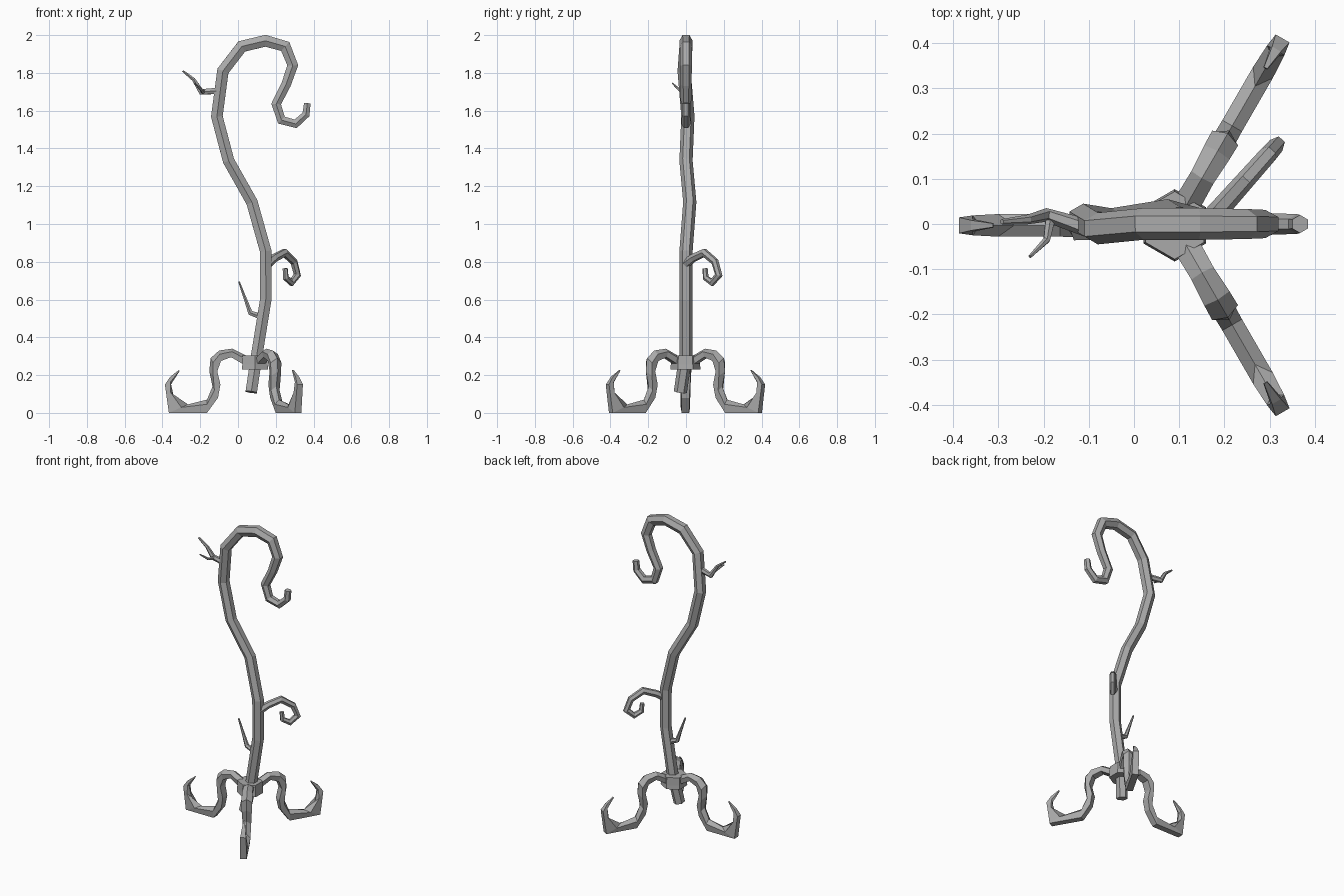
import bpy, bmesh, math
from mathutils import Vector

cube = bpy.data.objects.get("Cube")
if cube:
    bpy.data.objects.remove(cube)

GREY = (0.4, 0.4, 0.4, 1.0)
iron = bpy.data.materials.new("grey iron")
iron.use_nodes = True
iron.diffuse_color = GREY
iron.node_tree.nodes["Principled BSDF"].inputs["Base Color"].default_value = GREY


def skin(name, rings):
    """Flat-faced mesh joining equal rings of points, capped at both ends."""
    bm = bmesh.new()
    loops = [[bm.verts.new(p) for p in ring] for ring in rings]
    n = len(loops[0])
    for a, b in zip(loops, loops[1:]):
        for i in range(n):
            j = (i + 1) % n
            bm.faces.new((a[i], a[j], b[j], b[i]))
    bm.faces.new(loops[0])
    bm.faces.new(loops[-1])
    bmesh.ops.recalc_face_normals(bm, faces=bm.faces)
    mesh = bpy.data.meshes.new(name)
    bm.to_mesh(mesh)
    bm.free()
    mesh.materials.append(iron)
    obj = bpy.data.objects.new(name, mesh)
    bpy.context.collection.objects.link(obj)
    return obj


def tube(name, path, r0, r1, side=(0, 1, 0), taper_from=0, sides=6):
    """Mitred tube along a path; `side` is the normal of the path's plane."""
    pts = [Vector(p) for p in path]
    last = len(pts) - 1
    rings = []
    for i, p in enumerate(pts):
        before = (p - pts[max(i - 1, 0)]).normalized()
        after = (pts[min(i + 1, last)] - p).normalized()
        t = (before + after).normalized()
        u = Vector(side)
        u = (u - t * u.dot(t)).normalized()
        v = t.cross(u)
        miter = 1 / max(0.8, t.dot(after if i < last else before))
        r = r0 + (r1 - r0) * max(0, i - taper_from) / (last - taper_from)
        angles = [math.tau * k / sides for k in range(sides)]
        rings.append([p + r * (u * math.cos(a) + v * miter * math.sin(a)) for a in angles])
    return skin(name, rings)


# Main stem with the hooked top
tube("stem", [
    (.07, -.03, .11), (.10, 0, .31), (.147, 0, .60), (.147, 0, .855),
    (.074, .02, 1.115), (-.05, 0, 1.335), (-.112, .01, 1.57), (-.08, -.01, 1.81),
    (.02, 0, 1.94), (.145, 0, 1.97), (.25, 0, 1.94), (.29, 0, 1.84),
    (.255, 0, 1.74), (.202, 0, 1.635), (.23, 0, 1.55), (.305, 0, 1.53),
    (.36, 0, 1.58), (.367, 0, 1.64)], .035, .02, taper_from=9)

# Spiral branch, drawn as distance out and height in a slanted upright plane
out = Vector((.16, .18, 0)).normalized()
spiral = [(0, .79), (.05, .82), (.13, .848), (.205, .80), (.232, .73),
          (.185, .69), (.14, .715), (.135, .765)]
tube("spiral_branch", [Vector((.16, 0, z)) + out * d for d, z in spiral],
     .024, .014, side=out.cross(Vector((0, 0, 1))))

# Thorny twigs
tube("lower_twig", [(.12, 0, .51), (.065, 0, .53), (.04, 0, .60), (.005, 0, .695)], .018, .005)
tube("upper_twig", [(-.10, -.01, 1.705), (-.195, .02, 1.70), (-.235, .01, 1.765),
                    (-.292, .005, 1.81)], .02, .006)
tube("side_twig", [(-.185, .01, 1.70), (-.193, -.035, 1.71), (-.23, -.072, 1.745)],
     .012, .004, side=(0, 0, 1))

# Collar that holds the legs
HUB = Vector((.09, -.003, 0))
tube("collar", [HUB + Vector((0, 0, z)) for z in (.23, .255, .305)], .08, .075)

# Three scrolled legs: ridge (distance, height), underside (distance, height), half width
LEG = [((.04, .30), (.04, .245), .03), ((.12, .34), (.127, .295), .028),
       ((.19, .33), (.18, .275), .032), ((.235, .29), (.20, .22), .033),
       ((.242, .22), (.183, .15), .03), ((.225, .14), (.196, .08), .026),
       ((.254, .07), (.254, 0), .025), ((.355, .045), (.456, 0), .025),
       ((.43, .085), (.477, .15), .022), ((.445, .15), (.45, .19), .014),
       ((.40, .22), (.402, .228), .005)]
for name, degrees in (("right_leg", 180), ("back_leg", 60), ("front_leg", -60)):
    a = math.radians(degrees)
    radial = Vector((math.cos(a), math.sin(a), 0))
    across = Vector((-radial.y, radial.x, 0))
    rings = []
    for ridge, under, w in LEG:
        top, base = [HUB + radial * d + Vector((0, 0, z)) for d, z in (ridge, under)]
        shoulder = top.lerp(base, .35)
        rings.append([top, shoulder + across * w, base + across * w * .8,
                      base - across * w * .8, shoulder - across * w])
    skin(name, rings)
